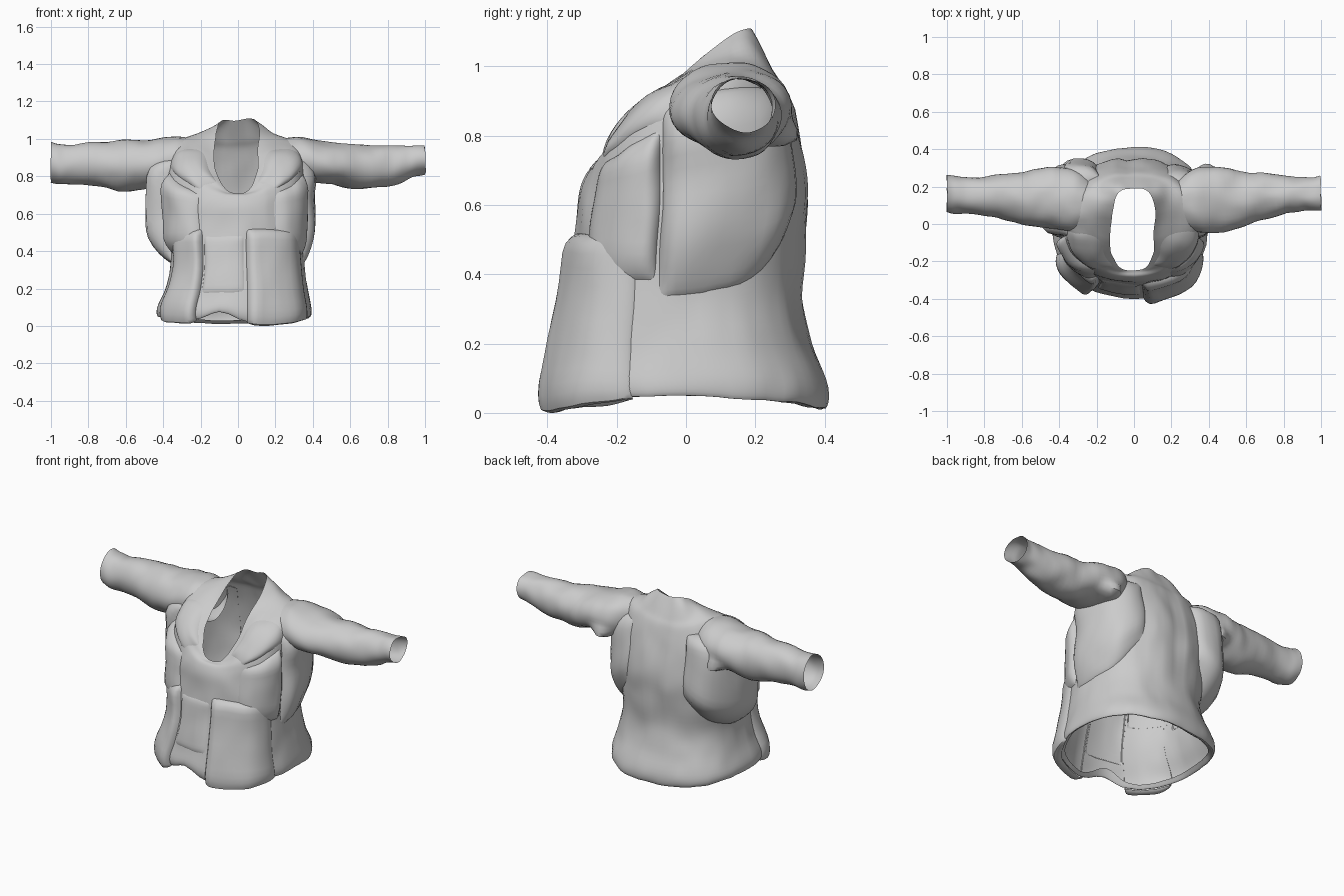
import bpy, bmesh, math
from mathutils import Vector, noise

if "Cube" in bpy.data.objects:
    bpy.data.objects.remove(bpy.data.objects["Cube"])

# Torso rings: left width, right width, front y, back y, front z, back z, side lift
RINGS = [
    (.40, .365, -.365, .375, .04, .03, .035),
    (.425, .39, -.385, .405, .02, .012, .035),
    (.43, .395, -.395, .41, .08, .07, .02),
    (.39, .37, -.37, .365, .20, .20, 0),
    (.37, .35, -.34, .335, .34, .34, 0),
    (.375, .355, -.325, .345, .50, .50, 0),
    (.38, .36, -.315, .355, .58, .63, 0),
    (.385, .36, -.305, .34, .64, .75, .01),
    (.38, .36, -.29, .31, .68, .85, .06),
    (.33, .32, -.275, .275, .70, .945, .125),
    (.22, .20, -.255, .24, .703, 1.0, .125),
    (.125, .112, -.245, .195, .705, 1.10, .06),
]
LAST = len(RINGS) - 1


def spline(rows, v):
    """Smoothly interpolate table rows at a fractional index."""
    n = len(rows) - 1
    i = max(0, min(n - 1, int(v)))
    t = v - i
    out = []
    for a, b, c, d in zip(rows[max(i - 1, 0)], rows[i], rows[i + 1], rows[min(i + 2, n)]):
        out.append(b + .5 * t * (c - a + t * (2*a - 5*b + 4*c - d + t * (3*(b - c) + d - a))))
    return out


def torso_point(u, v):
    """Point on the torso; u in degrees (0 front, 90 right, 180 back)."""
    hl, hr, yf, yb, zf, zb, lift = spline(RINGS, v)
    a = math.radians(u)
    s, c = math.sin(a), -math.cos(a)
    square = .88 - .22 * max(0, min(1, v - 9.5))
    power = lambda w: math.copysign(abs(w) ** square, w)
    s, c = power(s), power(c)
    x = s * (hr if s > 0 else hl)
    y = (yf + yb) / 2 + c * (yb - yf) / 2
    z = zf + (zb - zf) * (c + 1) / 2 + lift * s * s
    # hem notch in front and crease down the back
    if c < 0 and v < 3:
        z += .09 * math.exp(-((x + .09) / .09) ** 2) * (1 - v / 3)
    if c > 0 and 3 < v < 10:
        y -= .02 * math.exp(-((x + .03) / .03) ** 2) * math.sin(math.pi * (v - 3) / 7)
    return Vector((x, y, z))


def torso_normal(u, v):
    e = .05
    du = torso_point(u + 2, v) - torso_point(u - 2, v)
    dv = torso_point(u, min(v + e, LAST)) - torso_point(u, v - e)
    return du.cross(dv).normalized()


def wrinkle(p, amount):
    q = Vector((p.x * 5, p.y * 5, p.z * 4))
    r = Vector((p.x * 14, p.y * 14, p.z * 7))
    return p + noise.noise_vector(q) * amount + noise.noise_vector(r) * amount * .45


def make_sheet(name, rows, closed=False, amount=.012):
    """Skin a grid of points into a cloth sheet."""
    bm = bmesh.new()
    grid = [[bm.verts.new(wrinkle(p, amount)) for p in row] for row in rows]
    n = len(grid[0])
    for r0, r1 in zip(grid, grid[1:]):
        for j in range(n if closed else n - 1):
            k = (j + 1) % n
            bm.faces.new((r0[j], r0[k], r1[k], r1[j]))
    bmesh.ops.recalc_face_normals(bm, faces=bm.faces)
    me = bpy.data.meshes.new(name)
    bm.to_mesh(me)
    bm.free()
    ob = bpy.data.objects.new(name, me)
    bpy.context.collection.objects.link(ob)
    return ob


def make_flap(name, u0, u1, v0, v1, off, curve=0, droop=0, soft=(8, 8, 8, 8)):
    """Raised cloth panel on the torso; soft = edge steepness (start u, end u, low, top)."""
    nu, nv = 18, 18
    rows = []
    for j in range(nv + 1):
        t = (1 - math.cos(math.pi * j / nv)) / 2
        row = []
        for i in range(nu + 1):
            s = (1 - math.cos(math.pi * i / nu)) / 2
            u = u0 + (u1 - u0) * s
            low = v0 + curve * s ** 3
            v = low + (v1 - low) * t
            roll = 1
            for k, e in zip(soft, (s, 1 - s, t, 1 - t)):
                roll *= math.sin(min(1, k * e) * math.pi / 2)
            h = off * roll ** .7 - .005
            p = torso_point(u, v) + torso_normal(u, v) * h
            p.z -= droop * (1 - t) ** 4
            row.append(p)
        rows.append(row)
    return make_sheet(name, rows)


# Torso shell, open at hem and neck
make_sheet("torso", [[torso_point(360 * i / 72, LAST * j / 55) for i in range(72)]
                     for j in range(56)], closed=True)

# Front skirt panels with a recessed strip between them
make_flap("front_panel_right", 5, 68, 1.0, 5.2, .045, droop=.01, soft=(9, 2.5, 12, 9))
make_flap("front_panel_left", -28, -68, 1.0, 5.15, .045, droop=.01, soft=(9, 2.5, 12, 9))
make_flap("front_placket", -27, 4, 2.8, 4.9, .012)

# Draped side flaps and lapels, per side
for side, sign, bulk in (("right", 1, .055), ("left", -1, .115)):
    make_flap("side_flap_" + side, 78 * sign, 152 * sign, 4.0, 8.6, bulk, curve=1.5,
              soft=(7, 3, 4, 6))
    make_flap("chest_flap_" + side, 30 * sign, 77 * sign, 4.3, 8.2, .028 + bulk * .2,
              soft=(1.8, 9, 7, 5))
    make_flap("lapel_" + side, 30 * sign, 85 * sign, 8.5, 10.6, .016, curve=-.3,
              soft=(4, 2.5, 7, 2.5))

# Sleeves: distance from centre, centre y, centre z, half depth, half height
SLEEVES = {
    "left": (-1, [(.24, .11, .885, .12, .115), (.32, .125, .885, .165, .125),
                  (.42, .135, .88, .17, .12), (.52, .14, .865, .15, .135),
                  (.62, .14, .86, .14, .137), (.75, .15, .867, .115, .118),
                  (.88, .155, .868, .10, .103), (.96, .155, .872, .10, .106),
                  (1.0, .16, .878, .095, .105)]),
    "right": (1, [(.24, .11, .89, .12, .115), (.32, .125, .89, .165, .12),
                  (.42, .13, .885, .175, .11), (.52, .13, .87, .16, .115),
                  (.65, .145, .85, .135, .118), (.78, .155, .855, .11, .11),
                  (.88, .16, .87, .095, .095), (.95, .16, .885, .095, .083),
                  (1.0, .165, .892, .10, .077)]),
}
for side, (sign, table) in SLEEVES.items():
    rows = []
    for j in range(37):
        d, yc, zc, ry, rz = spline(table, (len(table) - 1) * j / 36)
        row = []
        for i in range(36):
            a = math.tau * i / 36
            # soft diagonal cloth folds and a hanging fold behind the armpit
            f = 1 + .025 * math.sin(d * 28 + 2 * a) * math.sin(math.pi * j / 36)
            near = math.exp(-((d - .38) / .06) ** 2)
            f += .4 * near * math.exp(-((a - math.radians(318)) / .3) ** 2)
            row.append(Vector((sign * d, yc + ry * f * math.cos(a), zc + rz * f * math.sin(a))))
        rows.append(row)
    make_sheet("sleeve_" + side, rows, closed=True, amount=.013)

# Stand on the ground and smooth the cloth
obs = list(bpy.context.collection.objects)
low = min(v.co.z for o in obs for v in o.data.vertices)
for o in obs:
    for v in o.data.vertices:
        v.co.z -= low
    o.select_set(True)
bpy.context.view_layer.objects.active = obs[0]
bpy.ops.object.shade_smooth_by_angle(angle=math.radians(40))
